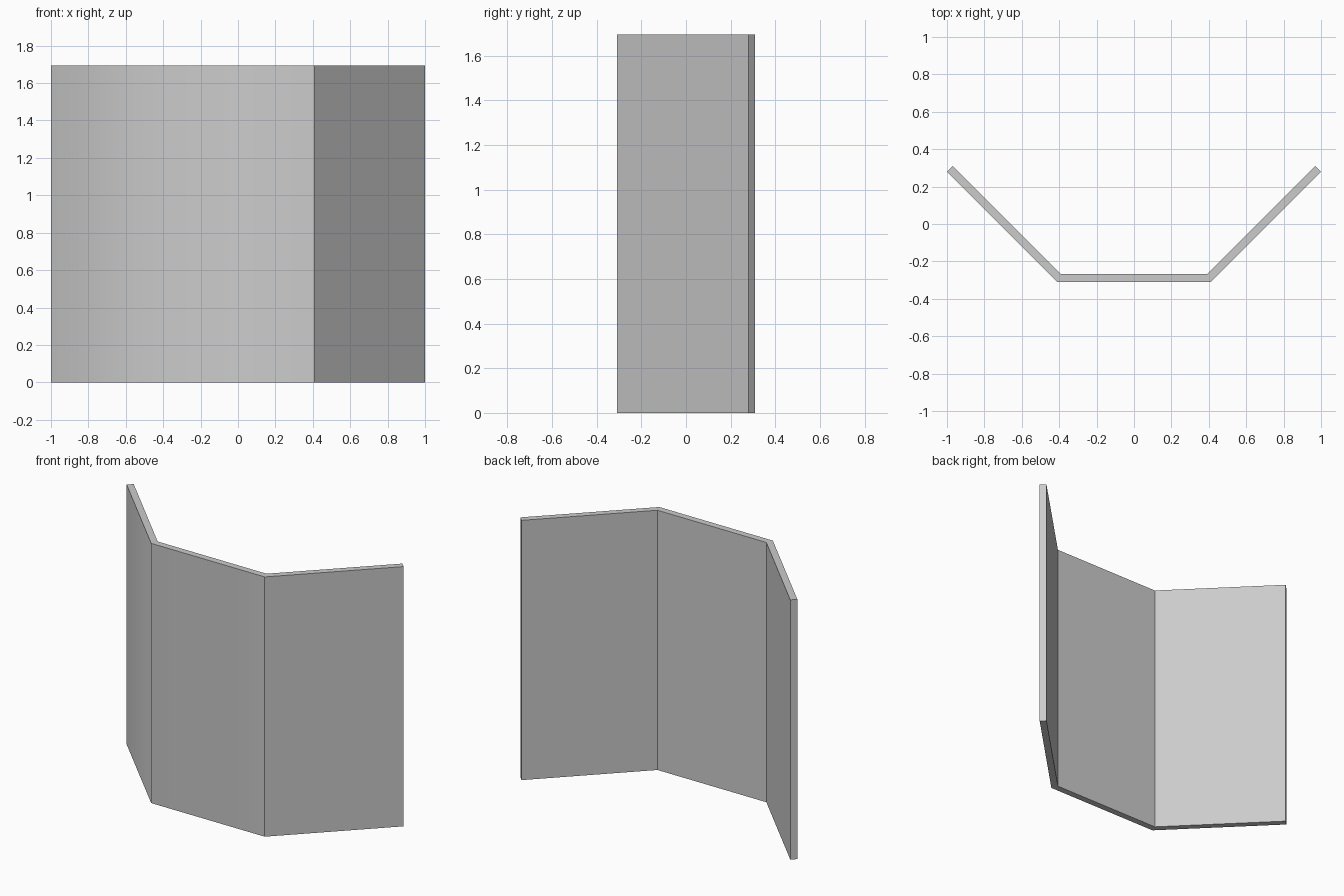
import bpy
import bmesh

if "Cube" in bpy.data.objects:
    bpy.data.objects.remove(bpy.data.objects["Cube"])

HEIGHT = 1.695

# Plan of the folded screen: right half of the outer and inner lines, mirrored
outer = [(0.41, -0.31), (1.0, 0.28)]
inner = [(0.97, 0.31), (0.393, -0.267)]
right = outer + inner
left = [(-x, y) for x, y in reversed(right)]
plan = right + left

# Three-panel folding screen, extruded upwards
bm = bmesh.new()
base = bm.faces.new([bm.verts.new((x, y, 0)) for x, y in plan])
top = bmesh.ops.extrude_face_region(bm, geom=[base], use_keep_orig=True)["geom"]
bmesh.ops.translate(bm, vec=(0, 0, HEIGHT),
                    verts=[g for g in top if isinstance(g, bmesh.types.BMVert)])
bmesh.ops.recalc_face_normals(bm, faces=bm.faces)

# Every edge is crisp except the soft outer fold on the left
for face in bm.faces:
    face.smooth = True
for edge in bm.edges:
    soft = all(abs(v.co.x + 0.41) < 0.005 and v.co.y < -0.3 for v in edge.verts)
    edge.smooth = soft

mesh = bpy.data.meshes.new("folding_screen")
bm.to_mesh(mesh)
bm.free()
screen = bpy.data.objects.new("folding_screen", mesh)
bpy.context.collection.objects.link(screen)
